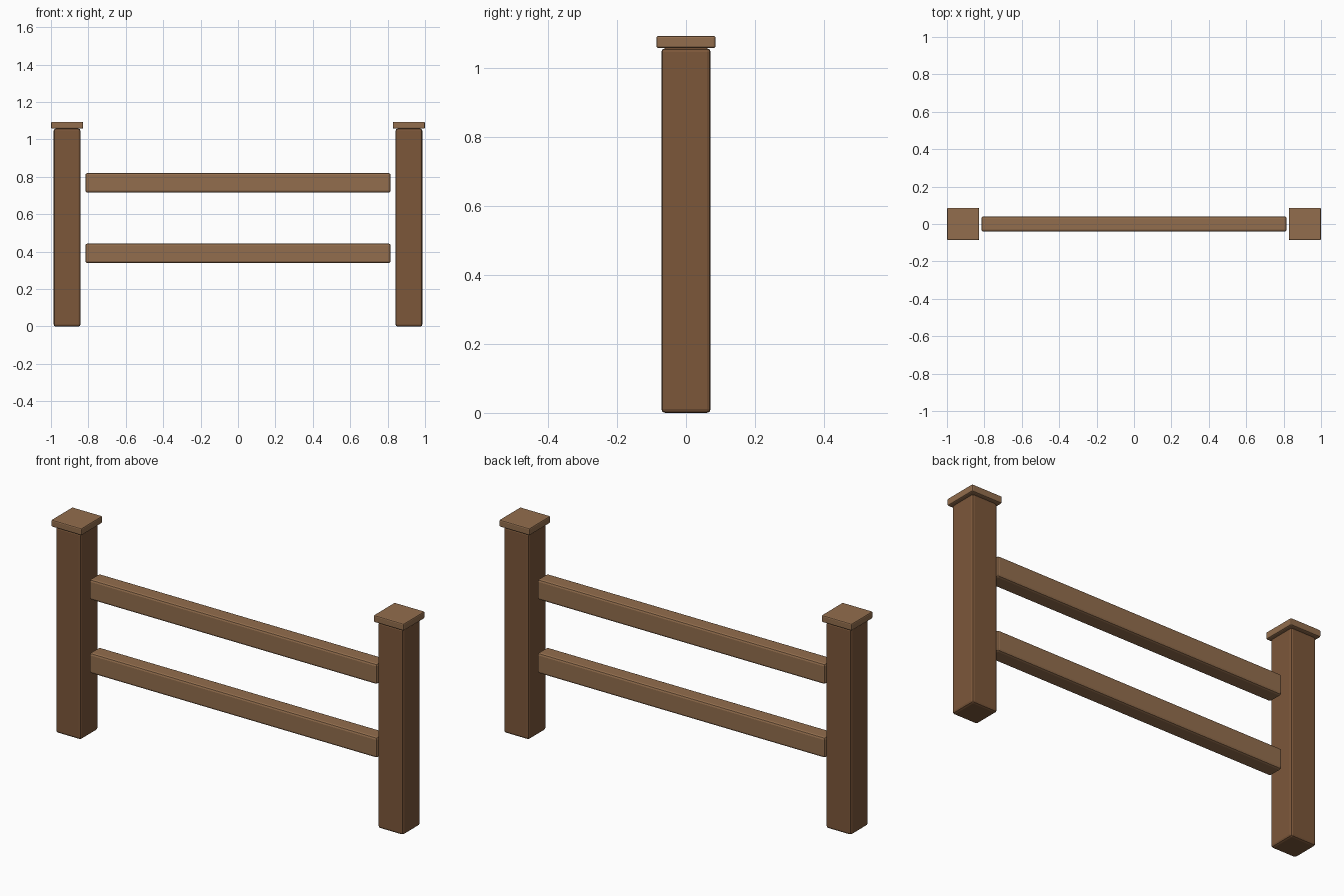
import bpy

if "Cube" in bpy.data.objects:
    bpy.data.objects.remove(bpy.data.objects["Cube"])


def material(name, color):
    m = bpy.data.materials.new(name)
    m.diffuse_color = (*color, 1)
    m.use_nodes = True
    m.node_tree.nodes["Principled BSDF"].inputs["Base Color"].default_value = m.diffuse_color
    return m


dark_wood = material("dark_wood", (0.20, 0.095, 0.042))
light_wood = material("light_wood", (0.29, 0.155, 0.075))


def beam(name, center, size, bevel, mat):
    """Box with softened edges."""
    bpy.ops.mesh.primitive_cube_add(size=1, location=center)
    ob = bpy.context.object
    ob.name = name
    ob.scale = size
    bpy.ops.object.transform_apply(location=False, rotation=False, scale=True)
    mod = ob.modifiers.new("soft_edges", "BEVEL")
    mod.width = bevel
    mod.segments = 2
    ob.data.materials.append(mat)
    return ob


POST_X, POST_W, POST_H = 0.914, 0.143, 1.058
CAP_W, CAP_H = 0.172, 0.036

# Posts with flat caps
for side, sx in (("left", -1), ("right", 1)):
    beam(f"{side}_post", (sx * POST_X, 0, POST_H / 2),
         (POST_W, POST_W, POST_H), 0.011, dark_wood)
    beam(f"{side}_post_cap", (sx * POST_X, 0, POST_H + CAP_H / 2),
         (CAP_W, CAP_W, CAP_H), 0.006, light_wood)

# Horizontal rails
for name, z in (("lower_rail", 0.391), ("upper_rail", 0.768)):
    beam(name, (0, 0, z), (1.632, 0.082, 0.105), 0.011, light_wood)
